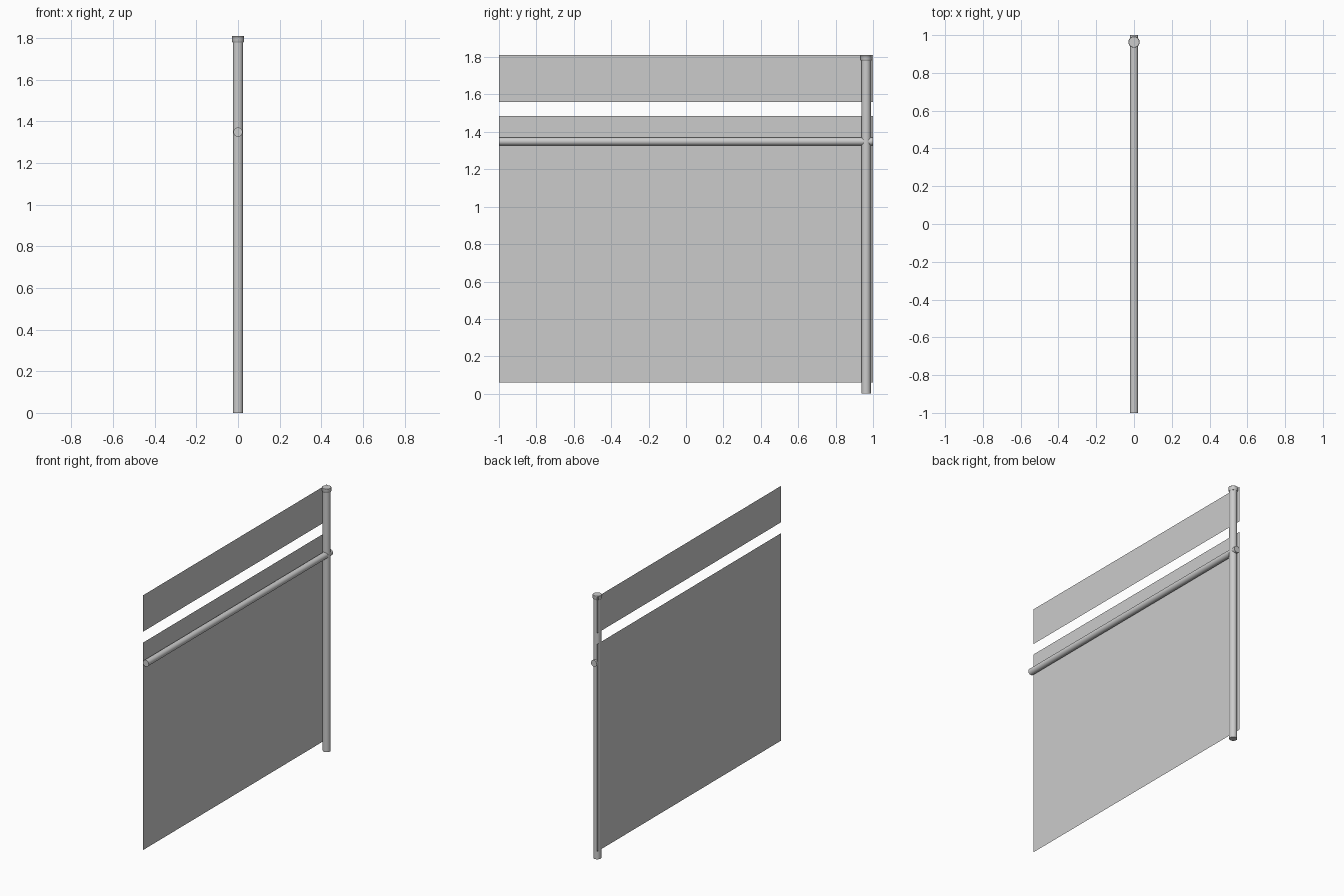
import bpy
import bmesh
import math
from mathutils import Matrix

cube = bpy.data.objects.get("Cube")
if cube:
    bpy.data.objects.remove(cube, do_unlink=True)

grey = bpy.data.materials.new("light_grey")
grey.use_nodes = True
colour = (0.6, 0.6, 0.6, 1)
grey.diffuse_color = colour
grey.node_tree.nodes["Principled BSDF"].inputs["Base Color"].default_value = colour

POST_Y = 0.963
TOP = 1.81
RAIL_RADIUS = 0.022


def add_object(name, bm):
    mesh = bpy.data.meshes.new(name)
    bm.to_mesh(mesh)
    bm.free()
    mesh.materials.append(grey)
    obj = bpy.data.objects.new(name, mesh)
    bpy.context.collection.objects.link(obj)
    return obj


def tube(name, stations, place):
    """Capped round bar from (radius, height) stations along its axis."""
    bm = bmesh.new()
    sides = 24
    rings = []
    for radius, height in stations:
        ring = bmesh.ops.create_circle(bm, segments=sides, radius=radius)["verts"]
        bmesh.ops.translate(bm, verts=ring, vec=(0, 0, height))
        rings.append(ring)
    for low, high in zip(rings, rings[1:]):
        for i in range(sides):
            j = (i + 1) % sides
            bm.faces.new((low[i], low[j], high[j], high[i]))
    bm.faces.new(rings[0])
    bm.faces.new(rings[-1])
    bmesh.ops.recalc_face_normals(bm, faces=bm.faces)
    bm.transform(place)
    obj = add_object(name, bm)
    bpy.ops.object.select_all(action="DESELECT")
    obj.select_set(True)
    bpy.context.view_layer.objects.active = obj
    bpy.ops.object.shade_smooth_by_angle(angle=math.radians(30))


def panel(name, bottom, top):
    """Single upright sheet on the back of the rail."""
    bm = bmesh.new()
    x = -RAIL_RADIUS
    corners = ((-1, bottom), (1, bottom), (1, top), (-1, top))
    bm.faces.new([bm.verts.new((x, y, z)) for y, z in corners])
    add_object(name, bm)


# Upright post with its slightly wider cap
at_post = Matrix.Translation((0, POST_Y, 0))
tube("post", [(0.025, 0), (0.025, TOP - 0.01)], at_post)
tube("post_cap", [(0.026, TOP - 0.03), (0.03, TOP - 0.023),
                  (0.03, TOP - 0.003), (0.028, TOP)], at_post)

# Handrail running the full length through the post
along_y = Matrix.Translation((0, 0, 1.349)) @ Matrix.Rotation(math.radians(-90), 4, "X")
tube("handrail", [(RAIL_RADIUS, -1), (RAIL_RADIUS, 1)], along_y)

# Infill sheets
panel("lower_panel", 0.06, 1.485)
panel("upper_panel", 1.56, TOP)
